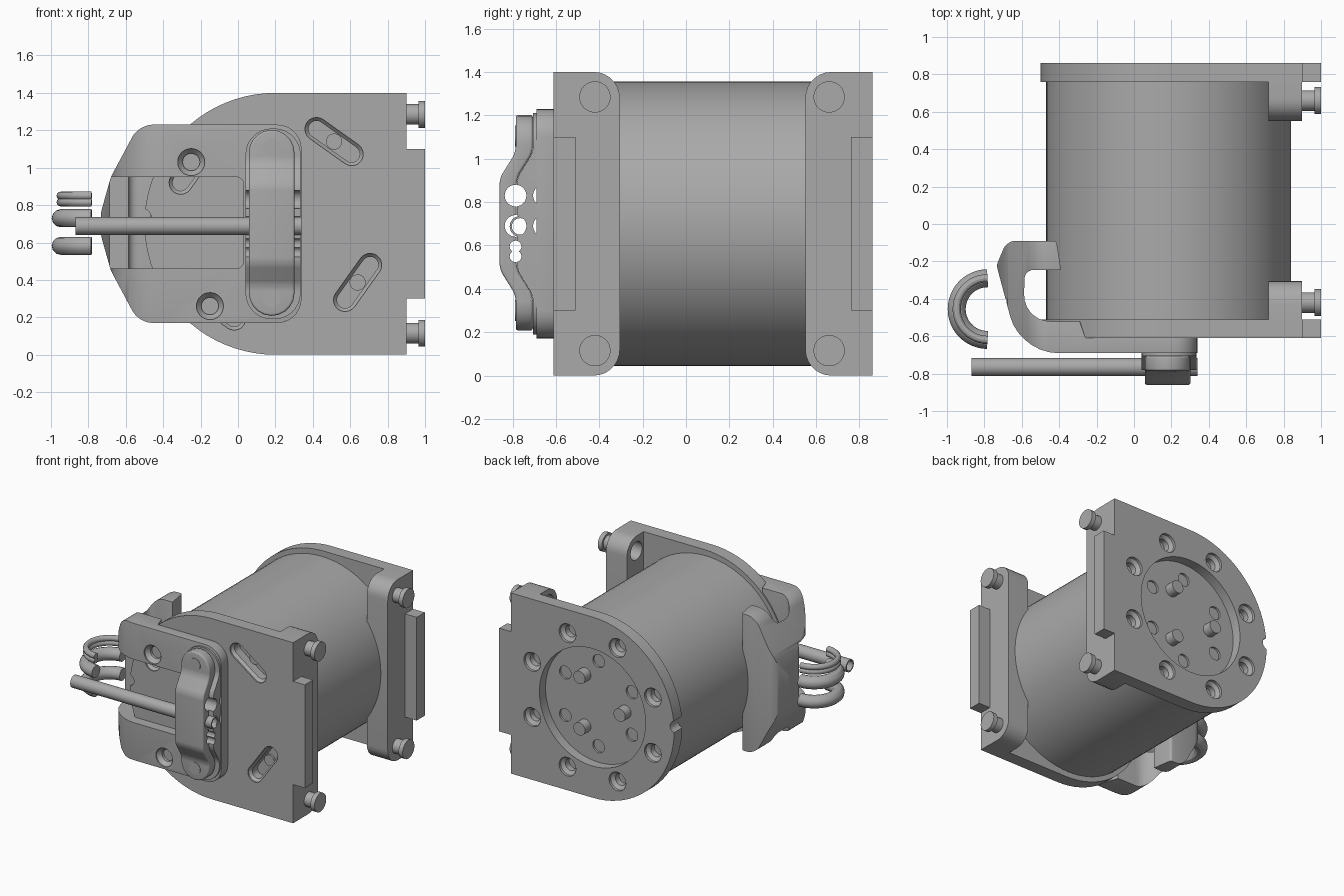
import bpy, bmesh, math
from mathutils import Vector
from mathutils.geometry import interpolate_bezier

if "Cube" in bpy.data.objects:
    bpy.data.objects.remove(bpy.data.objects["Cube"])

grey = bpy.data.materials.new("plain_grey")
grey.use_nodes = True
COLOR = (0.40, 0.40, 0.40, 1)
grey.diffuse_color = COLOR
grey.node_tree.nodes["Principled BSDF"].inputs["Base Color"].default_value = COLOR


def place(axis, a, b, d):
    """Point from profile coordinates a, b and distance d along the axis."""
    return {"x": (d, a, b), "y": (a, d, b), "z": (a, b, d)}[axis]


def finish(name, bm):
    bmesh.ops.recalc_face_normals(bm, faces=bm.faces)
    mesh = bpy.data.meshes.new(name)
    bm.to_mesh(mesh)
    bm.free()
    mesh.materials.append(grey)
    ob = bpy.data.objects.new(name, mesh)
    bpy.context.collection.objects.link(ob)
    return ob


def loft(name, axis, rings, caps=True):
    """Skin between profiles given as (points, distance)."""
    bm = bmesh.new()
    loops = [[bm.verts.new(place(axis, p[0], p[1], d)) for p in pts] for pts, d in rings]
    for r, s in zip(loops, loops[1:]):
        for i in range(len(r)):
            j = (i + 1) % len(r)
            bm.faces.new((r[i], r[j], s[j], s[i]))
    if caps:
        bm.faces.new(loops[0])
        bm.faces.new(loops[-1])
    return finish(name, bm)


def prism(name, axis, pts, lo, hi):
    return loft(name, axis, [(pts, lo), (pts, hi)])


def circle(a, b, r, n=32):
    return [(a + r * math.cos(2 * math.pi * i / n), b + r * math.sin(2 * math.pi * i / n)) for i in range(n)]


def rod(name, axis, a, b, r, lo, hi, n=32):
    return prism(name, axis, circle(a, b, r, n), lo, hi)


def rounded(corners, n=8):
    """Polygon with corners (a, b, radius) filleted."""
    out = []
    for i, (a, b, r) in enumerate(corners):
        p = Vector((a, b, 0))
        if not r:
            out.append(p)
            continue
        u = (Vector((*corners[i - 1][:2], 0)) - p).normalized()
        v = (Vector((*corners[(i + 1) % len(corners)][:2], 0)) - p).normalized()
        t = r / math.tan(u.angle(v) / 2)
        k = 0.45 * t
        out += interpolate_bezier(p + u * t, p + u * k, p + v * k, p + v * t, n)
    return out


def box(a0, a1, b0, b1, r):
    return rounded([(a0, b0, r), (a1, b0, r), (a1, b1, r), (a0, b1, r)])


def slot(a, b, angle, half, r, n=10):
    """Stadium outline centred on a, b."""
    pts = []
    for side in (0, math.pi):
        for i in range(n + 1):
            t = angle + side - math.pi / 2 + math.pi * i / n
            pts.append((a + half * math.cos(angle + side) + r * math.cos(t),
                        b + half * math.sin(angle + side) + r * math.sin(t)))
    return pts


def bake(ob):
    mesh = bpy.data.meshes.new_from_object(ob.evaluated_get(bpy.context.evaluated_depsgraph_get()))
    ob.modifiers.clear()
    ob.data = mesh


def carve(ob, tools, op="DIFFERENCE"):
    for tool in tools:
        mod = ob.modifiers.new("cut", "BOOLEAN")
        mod.operation, mod.object, mod.solver = op, tool, "EXACT"
    bake(ob)
    for tool in tools:
        bpy.data.objects.remove(tool)


def soften(ob, width):
    mod = ob.modifiers.new("round", "BEVEL")
    mod.width, mod.segments, mod.angle_limit = width, 4, math.radians(50)
    bake(ob)


CX, CZ = 0.2, 0.7

# Main drum
rod("drum", "y", 0.185, CZ, 0.655, -0.51, 0.765, 96)

# End plates: round on one side, square with a tab on the other
arc = [(CX + 0.7 * math.cos(t), CZ + 0.7 * math.sin(t))
       for t in (math.pi / 2 + math.pi * i / 40 for i in range(41))]
outline = arc + [(0.9, 0), (0.9, 0.3), (1, 0.3), (1, 1.1), (0.9, 1.1), (0.9, 1.4)]
front_plate = prism("front_plate", "y", outline, -0.61, -0.51)
back_plate = prism("back_plate", "y", outline, 0.76, 0.86)

# Four slots with screws in the front plate
cuts = [rod("notch", "y", -0.51, 0.735, 0.045, -0.7, -0.4)]
for k in range(4):
    t = math.radians(54.5 + 90 * k)
    a, b = CX + 0.54 * math.cos(t), CZ + 0.54 * math.sin(t)
    wide, thin = [slot(a, b, t + math.pi / 2, 0.115, r) for r in (0.062, 0.044)]
    cuts.append(loft("slot_cut", "y", [(wide, -0.62), (wide, -0.6), (thin, -0.58), (thin, -0.515)]))
    rod("slot_screw", "y", a, b, 0.043, -0.53, -0.505)
carve(front_plate, cuts)

# Back plate: recess, ring of countersunk holes, inner holes and pins
cuts = [rod("notch", "y", -0.51, 0.735, 0.045, 0.7, 0.9),
        rod("recess", "y", CX, CZ, 0.455, 0.785, 0.9, 64)]
for k in range(8):
    t = math.radians(22.5 + 45 * k)
    a, b = CX + 0.56 * math.cos(t), CZ + 0.56 * math.sin(t)
    cuts.append(loft("countersink", "y", [(circle(a, b, r), y) for r, y in
                                          ((0.045, 0.775), (0.045, 0.82), (0.072, 0.84), (0.072, 0.87))]))
for k in range(6):
    t = math.radians(30 + 60 * k)
    cuts.append(rod("inner_hole", "y", CX + 0.33 * math.cos(t), CZ + 0.33 * math.sin(t), 0.05, 0.768, 0.8))
carve(back_plate, cuts)
for k in range(3):
    t = math.radians(60 + 120 * k)
    rod("drive_pin", "y", CX + 0.23 * math.cos(t), CZ + 0.23 * math.sin(t), 0.05, 0.78, 0.858)

# Side columns with bolts
for name, y0, y1, inner, bolt_y in (("front", -0.52, -0.305, 1, -0.42), ("back", 0.77, 0.55, -1, 0.66)):
    col = prism(name + "_column", "x", rounded([(y0, 0, 0), (y1, 0, 0.12), (y1, 1.4, 0.12), (y0, 1.4, 0)]), 0.72, 0.899)
    carve(col, [rod("bore", "x", bolt_y, z, 0.07, 0.7, 0.84) for z in (0.115, 1.285)])
    for z in (0.115, 1.285):
        loft(name + "_bolt", "x", [(circle(bolt_y, z, r), x) for r, x in
                                   ((0.055, 0.88), (0.055, 0.965), (0.072, 0.965), (0.072, 1))])

# Hooked bracket: bent plate trimmed to its front outline
bend = rounded([(0.34, -0.69, 0), (-0.61, -0.69, 0.26), (-0.735, -0.22, 0.05), (-0.68, -0.09, 0.07),
                (-0.415, -0.09, 0.02), (-0.39, -0.245, 0), (-0.585, -0.245, 0.05), (-0.59, -0.52, 0.14),
                (-0.29, -0.52, 0), (-0.26, -0.61, 0), (0.34, -0.61, 0)])
bracket = prism("bracket", "z", bend, 0.1, 1.3)
trim = rounded([(0.34, 0.17, 0.13), (0.34, 1.23, 0.13), (-0.53, 1.23, 0.12), (-0.68, 0.95, 0.15),
                (-0.75, 0.7, 0.3), (-0.68, 0.45, 0.15), (-0.53, 0.17, 0.12)])
carve(bracket, [prism("trim", "y", trim, -0.8, 0)], "INTERSECT")
soften(bracket, 0.03)
window = box(-0.8, 0.03, 0.46, 0.95, 0.04)
cuts = [prism("window", "y", window, -0.8, -0.4)]
for a, b in ((-0.25, 1.03), (-0.15, 0.26)):
    cuts.append(loft("countersink", "y", [(circle(a, b, r), y) for r, y in
                                          ((0.072, -0.7), (0.072, -0.68), (0.046, -0.65), (0.046, -0.63))]))
carve(bracket, cuts)


def jaw_face(near, far):
    """Arched line of a jaw in y, z: flat ends and a raised middle."""
    return [(near, 1.03, 0.1), (far, 0.91, 0.1), (far, 0.49, 0.1), (near, 0.37, 0.1)]


def cable_holes():
    return [rod("cable_hole", "x", y, z, r, 0, 0.4) for y in (-0.786, -0.655)
            for z, r in ((0.83, 0.05), (0.69, 0.05), (0.595, 0.027), (0.55, 0.027))]


# Cable clamp: fixed jaw on the bracket and loose arched bar
jaw = prism("fixed_jaw", "x", rounded([(-0.615, 1.21, 0), (-0.705, 1.21, 0)] + jaw_face(-0.705, -0.78)
                                      + [(-0.705, 0.19, 0), (-0.615, 0.19, 0)]), 0.04, 0.335)
carve(jaw, [prism("trim", "y", box(0.04, 0.335, 0.19, 1.21, 0.14), -1, 0)], "INTERSECT")
carve(jaw, cable_holes())
bar = prism("clamp_bar", "x", rounded([(-0.706, 1.25, 0), (-0.785, 1.25, 0)] + jaw_face(-0.785, -0.86)
                                      + [(-0.785, 0.15, 0), (-0.706, 0.15, 0)]
                                      + jaw_face(-0.706, -0.781)[::-1]), 0.05, 0.32)
carve(bar, [prism("trim", "y", slot(0.18, 0.705, math.pi / 2, 0.375, 0.122), -1, 0)], "INTERSECT")
soften(bar, 0.012)
carve(bar, cable_holes())
for z in (0.3, 1.105):
    rod("clamp_screw", "y", 0.18, z, 0.048, -0.788, -0.65)

# Straight cable sleeve
loft("straight_cable", "x", [(circle(-0.765, 0.688, r, 24), x) for r, x in
                             ((0.038, 0.34), (0.038, -0.87), (0.048, -0.87), (0.048, 0.34), (0.038, 0.34))], False)

# Looped cables, half rings opening toward the drum
for z, r in ((0.73, 0.048), (0.582, 0.048), (0.85, 0.022), (0.815, 0.022)):
    curve = bpy.data.curves.new("looped_cable", "CURVE")
    curve.dimensions, curve.bevel_depth, curve.bevel_resolution = "3D", r, 4
    curve.use_fill_caps = True
    path = curve.splines.new("POLY")
    path.points.add(24)
    for i, p in enumerate(path.points):
        t = math.pi / 2 + math.pi * i / 24
        p.co = (-0.783 + 0.165 * math.cos(t), -0.455 + 0.165 * math.sin(t), z, 1)
    temp = bpy.data.objects.new("looped_cable", curve)
    bpy.context.collection.objects.link(temp)
    mesh = bpy.data.meshes.new_from_object(temp.evaluated_get(bpy.context.evaluated_depsgraph_get()))
    bpy.data.objects.remove(temp)
    mesh.materials.clear()
    mesh.materials.append(grey)
    bpy.context.collection.objects.link(bpy.data.objects.new("looped_cable", mesh))

# Smooth the curved walls, keep the edges crisp
bpy.ops.object.select_all(action="DESELECT")
parts = [o for o in bpy.context.scene.objects if o.type == "MESH" and grey.name in o.data.materials]
for o in parts:
    o.select_set(True)
bpy.context.view_layer.objects.active = parts[0]
bpy.ops.object.shade_smooth_by_angle(angle=math.radians(30))
